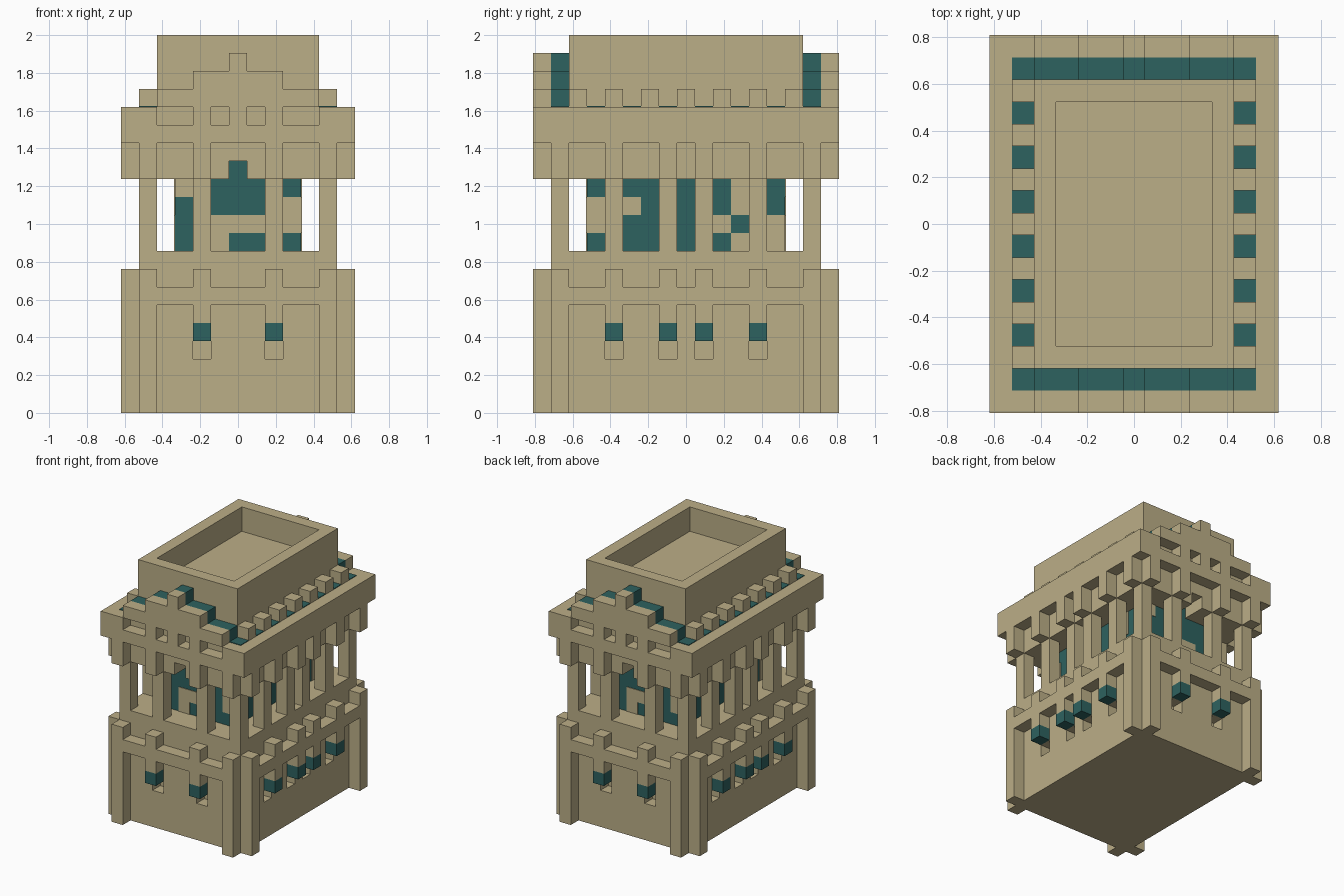
import bpy
import bmesh
from mathutils import Vector, Matrix

if "Cube" in bpy.data.objects:
    bpy.data.objects.remove(bpy.data.objects["Cube"], do_unlink=True)

U = 2 / 21  # one block


def material(name, rgb):
    m = bpy.data.materials.new(name)
    m.use_nodes = True
    m.diffuse_color = (*rgb, 1)
    m.node_tree.nodes["Principled BSDF"].inputs["Base Color"].default_value = (*rgb, 1)
    return m


SAND = material("sandstone", (0.50, 0.425, 0.245))
TEAL = material("dark teal", (0.027, 0.122, 0.115))


def flips(boxes):
    """Mirror boxes (x0, x1, y0, y1, z0, z1) across both axes, without repeats."""
    out = set()
    for x0, x1, y0, y1, z0, z1 in boxes:
        for xs in ((x0, x1), (-x1, -x0)):
            for ys in ((y0, y1), (-y1, -y0)):
                out.add((*xs, *ys, z0, z1))
    return sorted(out)


def build(name, mat, boxes):
    """Make one object out of boxes given in block units."""
    bm = bmesh.new()
    for x0, x1, y0, y1, z0, z1 in boxes:
        size = Vector((x1 - x0, y1 - y0, z1 - z0)) * U
        mid = Vector((x0 + x1, y0 + y1, z0 + z1)) * U / 2
        bmesh.ops.create_cube(bm, size=1, matrix=Matrix.Translation(mid) @ Matrix.Diagonal((*size, 1)))
    me = bpy.data.meshes.new(name)
    bm.to_mesh(me)
    bm.free()
    me.materials.append(mat)
    ob = bpy.data.objects.new(name, me)
    bpy.context.collection.objects.link(ob)
    return ob


def cut(ob, boxes):
    """Carve boxes out of an object."""
    tool = build("cutter", SAND, boxes)
    tool.hide_render = True
    mod = ob.modifiers.new("carve", "BOOLEAN")
    mod.operation = "DIFFERENCE"
    mod.solver = "EXACT"
    mod.object = tool
    bpy.context.view_layer.objects.active = ob
    bpy.ops.object.modifier_apply(modifier=mod.name)
    bpy.data.objects.remove(tool, do_unlink=True)


def slab(rx, ry, z0, z1):
    return (-rx, rx, -ry, ry, z0, z1)


def on_walls(z0, z1, depth0, depth1):
    """Blocks at the pillar positions; depths measured out from the wall face."""
    front = [(1.5, 2.5, -7.5 - depth1, -7.5 - depth0, z0, z1)]
    side = [(5.5 + depth0, 5.5 + depth1, c - .5, c + .5, z0, z1) for c in (1, 4)]
    return flips(front + side)


def corners(z0, z1):
    """Pairs of posts that flank each corner."""
    return flips([(4.5, 5.5, 7.5, 8.5, z0, z1), (5.5, 6.5, 6.5, 7.5, z0, z1)])


# Lower storey with niches
base = build("base_block", SAND, [slab(5.5, 7.5, 0, 9)])
cut(base, on_walls(3, 4, -1, .2))
build("base_corner_posts", SAND, corners(0, 8))
build("base_ledge", SAND, flips([(-4.5, 4.5, 7.5, 8.5, 6, 7), (5.5, 6.5, -6.5, 6.5, 6, 7)]))
build("base_battlements", SAND, on_walls(7, 8, 0, 1))
build("base_brackets", SAND, on_walls(5, 6, 0, 1))
build("base_lamps", TEAL, on_walls(4, 5, 0, 1))

# Open gallery
build("gallery_pillars", SAND, on_walls(9, 13, -1, 0))
build("gallery_corner_pillars", SAND, flips([(4.5, 5.5, 6.5, 7.5, 9, 13)]))
lintel = build("gallery_lintel", SAND, [slab(5.5, 7.5, 13, 15)])
cut(lintel, flips([(-.5, .5, 5.3, 7.7, 12.8, 14)]))

# Inner chamber with carved relief plates
build("inner_chamber", TEAL, [slab(3.5, 5.5, 9, 14.2)])
t = .05
front_relief = [(-3.5, -2.5, 12, 13), (-1.5, 1.5, 10, 11), (-1.5, -.5, 9, 10), (2.5, 3.5, 10, 12)]
side_relief = [(-5.5, -4.5, 10, 12), (-3.5, -2.5, 11, 12), (1.5, 2.5, 10, 11),
               (2.5, 3.5, 11, 13), (2.5, 3.5, 9, 10), (4.5, 5.5, 9, 11)]
plates = [(a, b, -5.5 - t, -5.5, c, d) for a, b, c, d in front_relief]
plates += [(3.5, 3.5 + t, a, b, c, d) for a, b, c, d in side_relief]
plates += [(-b, -a, -d, -c, e, f) for a, b, c, d, e, f in plates]
build("chamber_relief", SAND, plates)

# Overhanging cornice with niches on the short sides
build("cornice_brackets", SAND, on_walls(13, 15, 0, 1) + corners(13, 15))
cornice = build("cornice", SAND, [slab(6.5, 8.5, 15, 17)])
cut(cornice, flips([(2.5, 4.5, 7.5, 8.7, 16, 16.999), (.5, 1.5, 7.5, 8.7, 16, 16.999)]))

# Roof edge: merlons with inlaid floor tiles between
build("roof_merlons", SAND, flips([(4.5, 5.5, y - .5, y + .5, 17, 18) for y in (0, 2, 4, 6)]))
build("roof_tiles", TEAL, flips([(4.5, 5.5, y - .5, y + .5, 17, 17 + t) for y in (1, 3, 5, 7)]))

# Stepped gables, a facing layer and a backing layer
for name, mat, y in (("gable_facing", SAND, 7.5), ("gable_backing", TEAL, 6.5)):
    build(name, mat, flips([(-w, w, y, y + 1, z, z + 1) for w, z in ((4.5, 17), (2.5, 18), (.5, 19))]))

# Roof basin
basin = build("roof_basin", SAND, [slab(4.5, 6.5, 17, 21)])
cut(basin, [slab(3.5, 5.5, 19, 21.5)])
